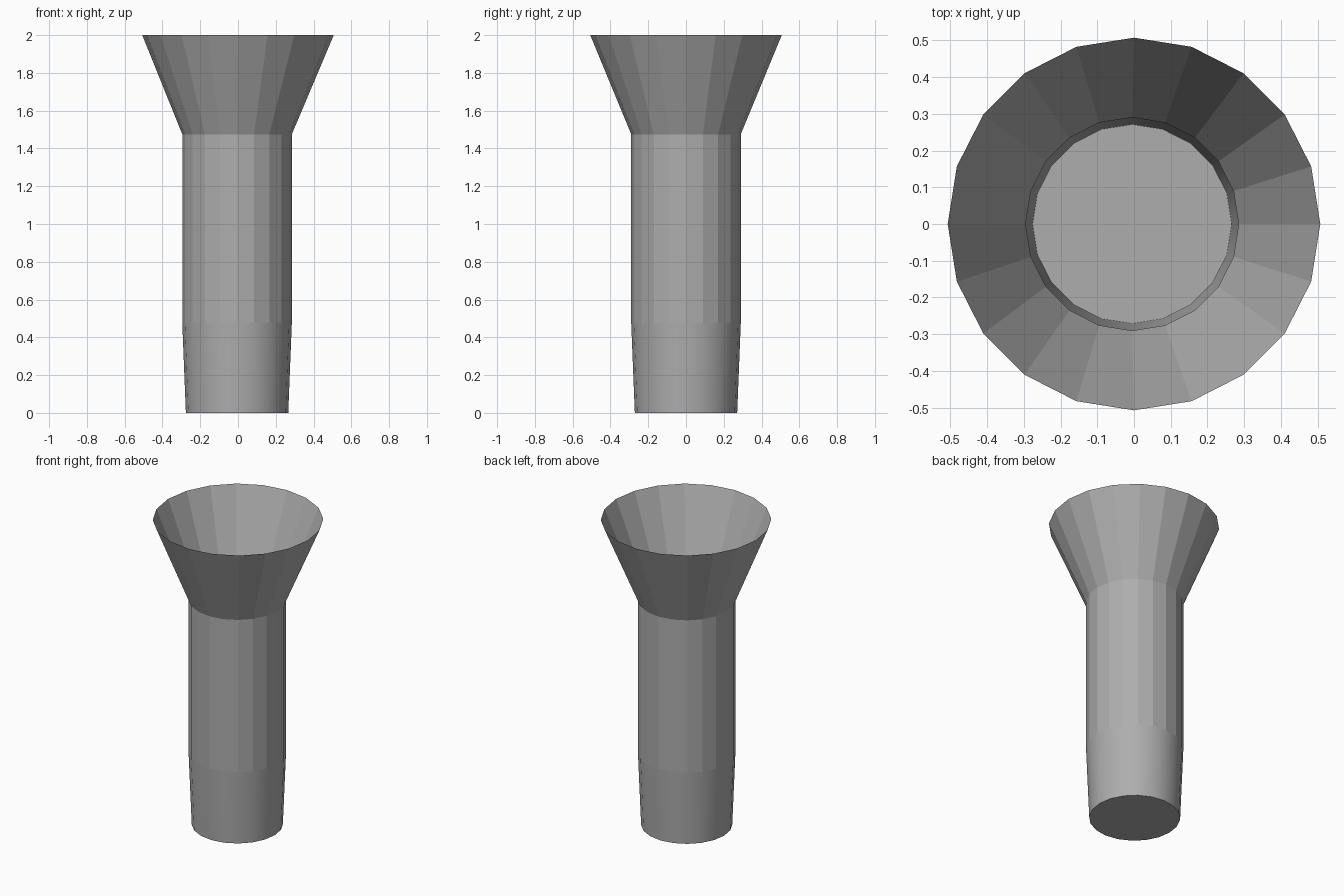
import bpy, bmesh
from math import cos, sin, tau

cube = bpy.data.objects.get("Cube")
if cube:
    bpy.data.objects.remove(cube, do_unlink=True)

SIDES = 20

grey = bpy.data.materials.new("plain grey")
grey.use_nodes = True
colour = (0.42, 0.42, 0.42, 1)
grey.diffuse_color = colour
grey.node_tree.nodes["Principled BSDF"].inputs["Base Color"].default_value = colour


def ring(bm, x, z, radius):
    return [bm.verts.new((x + radius * cos(tau * i / SIDES), radius * sin(tau * i / SIDES), z))
            for i in range(SIDES)]


def shell(name, bottom, top, smooth=False, capped=False):
    """Open thin wall between two rings, each given as (x, z, radius)."""
    bm = bmesh.new()
    low, high = ring(bm, *bottom), ring(bm, *top)
    for i in range(SIDES):
        j = (i + 1) % SIDES
        bm.faces.new((low[i], low[j], high[j], high[i])).smooth = smooth
    if capped:
        bm.faces.new(low[::-1])
        for edge in bm.edges:
            if all(v in low for v in edge.verts):
                edge.smooth = False
    mesh = bpy.data.meshes.new(name)
    bm.to_mesh(mesh)
    bm.free()
    mesh.materials.append(grey)
    obj = bpy.data.objects.new(name, mesh)
    bpy.context.collection.objects.link(obj)
    return obj


# Tapered foot with closed base, straight faceted tube, flared open mouth
shell("tapered_foot", (-0.005, 0, 0.271), (-0.005, 0.475, 0.29), smooth=True, capped=True)
shell("straight_tube", (-0.005, 0.475, 0.29), (-0.005, 1.475, 0.29))
shell("flared_mouth", (-0.005, 1.475, 0.29), (0, 2, 0.507))
